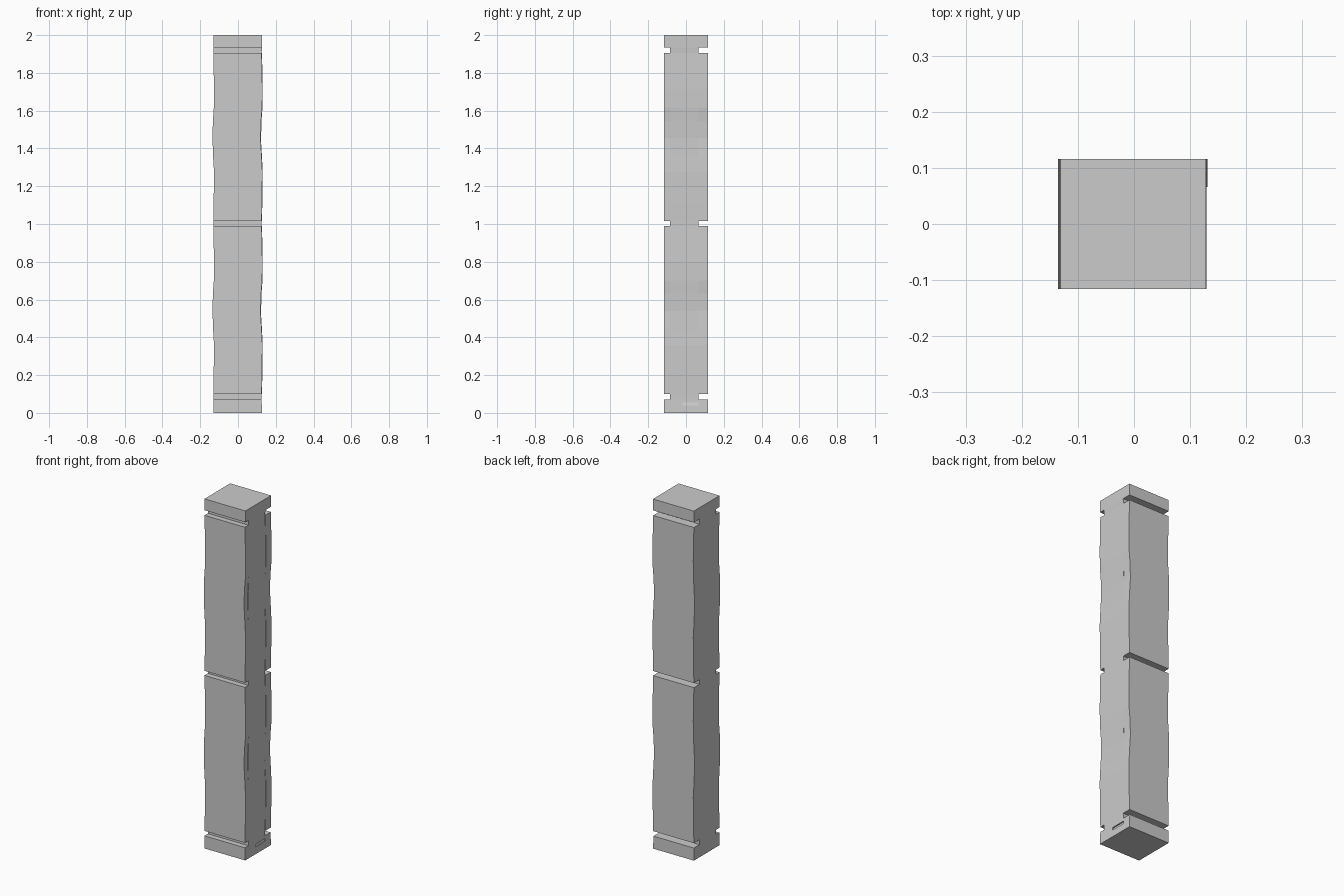
import bpy, bmesh

if "Cube" in bpy.data.objects:
    bpy.data.objects.remove(bpy.data.objects["Cube"])


def loft(name, rows, y0, y1):
    """Rectangular column through rows of (z, left x, right x)."""
    bm = bmesh.new()
    rings = [[bm.verts.new(c) for c in
              ((l, y0, z), (r, y0, z), (r, y1, z), (l, y1, z))]
             for z, l, r in rows]
    for a, b in zip(rings, rings[1:]):
        for i in range(4):
            j = (i + 1) % 4
            bm.faces.new((a[i], a[j], b[j], b[i]))
    bm.faces.new(rings[0][::-1])
    bm.faces.new(rings[-1])
    mesh = bpy.data.meshes.new(name)
    bm.to_mesh(mesh)
    bm.free()
    obj = bpy.data.objects.new(name, mesh)
    bpy.context.collection.objects.link(obj)
    return obj


FRONT, BACK = -0.116, 0.116
CORE_FRONT, CORE_BACK = -0.085, 0.066

# hewn side profile of one panel, repeated for the upper half
wave = [(0.10, -0.131, 0.125), (0.20, -0.129, 0.127), (0.36, -0.127, 0.129),
        (0.44, -0.132, 0.125), (0.54, -0.135, 0.119), (0.63, -0.133, 0.122),
        (0.70, -0.128, 0.128), (0.80, -0.127, 0.129), (0.90, -0.129, 0.127),
        (0.99, -0.131, 0.125)]
STEP = 0.916

# front and back planks, separated by the grooves
for level, dz in (("lower", 0), ("upper", STEP)):
    rows = [(z + dz, l, r) for z, l, r in wave]
    loft(level + "_front_plank", rows, FRONT, CORE_FRONT)
    loft(level + "_back_plank", [(z, l, r + 0.002) for z, l, r in rows],
         CORE_BACK, BACK)

# core beam: follows the planks, with a shallow swelling at each dent
core_rows = [(0.072, -0.131, 0.125)]
for dz in (0, STEP):
    core_rows += [(z + dz, l, r + (0.003 if r < 0.123 else 0))
                  for z, l, r in wave]
core_rows.append((1.935, -0.131, 0.127))
loft("core_beam", core_rows, CORE_FRONT, CORE_BACK)

# end blocks
base = loft("base_block", [(0, -0.131, 0.127), (0.072, -0.131, 0.125)],
            FRONT, BACK)
loft("top_block", [(1.935, -0.131, 0.127), (2.0, -0.131, 0.128)], FRONT, BACK)

# small chip in the right side of the base block
chip = loft("chip_cutter", [(0.040, 0.122, 0.15), (0.055, 0.118, 0.15)],
            -0.02, 0.066)
chip.hide_render = True
chip.hide_set(True)
cut = base.modifiers.new("chip", 'BOOLEAN')
cut.operation = 'DIFFERENCE'
cut.object = chip
